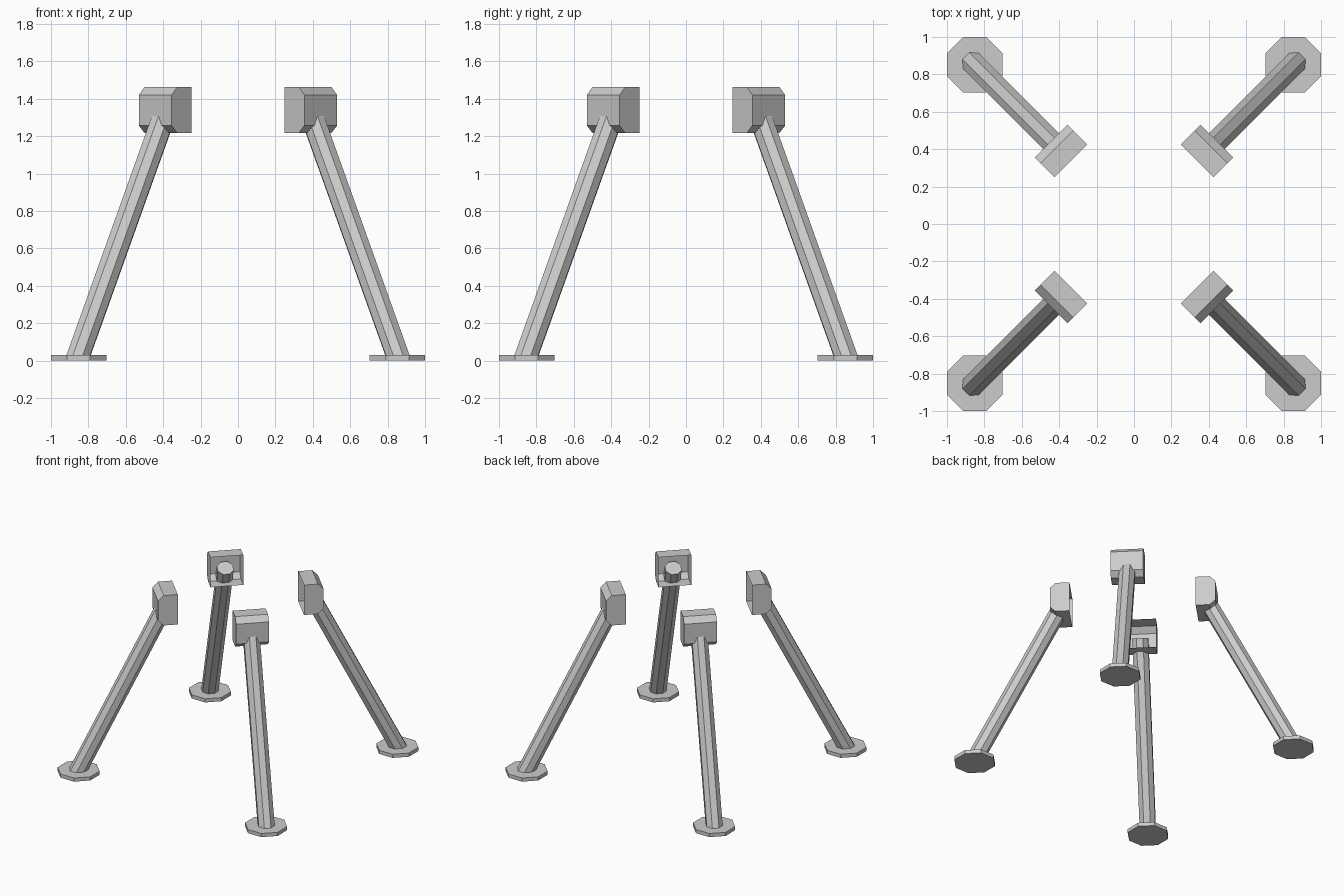
import bpy, bmesh
from math import cos, sin, pi, radians
from mathutils import Vector, Matrix

if "Cube" in bpy.data.objects:
    bpy.data.objects.remove(bpy.data.objects["Cube"])

FOOT_R = 0.852 * 2 ** 0.5        # radial distance of foot centre
BASE = Vector((FOOT_R, 0, 0.03))
TOP = Vector((0.545, 0, 1.335))  # leg end, in the middle of the bracket


def octagon(apothem):
    r = apothem / cos(pi / 8)
    return [(r * cos(pi / 8 + k * pi / 4), r * sin(pi / 8 + k * pi / 4)) for k in range(8)]


def loft(bm, low, high, cap_ends=True):
    a = [bm.verts.new(p) for p in low]
    b = [bm.verts.new(p) for p in high]
    n = len(a)
    for i in range(n):
        bm.faces.new((a[i], a[(i + 1) % n], b[(i + 1) % n], b[i]))
    if cap_ends:
        bm.faces.new(a[::-1])
        bm.faces.new(b)


def finish(bm, name, angle):
    bmesh.ops.recalc_face_normals(bm, faces=bm.faces)
    me = bpy.data.meshes.new(name)
    bm.to_mesh(me)
    bm.free()
    me.transform(Matrix.Rotation(angle, 4, 'Z'))
    bpy.context.collection.objects.link(bpy.data.objects.new(name, me))


def foot(name, angle):
    bm = bmesh.new()
    ring = octagon(0.148)
    loft(bm, [(FOOT_R + x, y, 0) for x, y in ring], [(FOOT_R + x, y, 0.03) for x, y in ring])
    finish(bm, name, angle)


def leg(name, angle):
    # octagonal strut: level cut inside the foot, square cut at the top
    axis = (TOP - BASE).normalized()
    side = Vector((0, 1, 0))
    out = side.cross(axis)
    top = [TOP + out * x + side * y for x, y in octagon(0.06)]
    low = [p - axis * ((p.z - 0.015) / axis.z) for p in top]
    bm = bmesh.new()
    loft(bm, low, top)
    finish(bm, name, angle)


def bracket(name, angle):
    # chamfered box whose inward side is open
    profile = [(0.477, 1.217), (0.583, 1.217), (0.626, 1.257),
               (0.626, 1.42), (0.583, 1.463), (0.477, 1.463)]
    bm = bmesh.new()
    loft(bm, [(r, -0.124, z) for r, z in profile], [(r, 0.124, z) for r, z in profile])
    bm.normal_update()
    bmesh.ops.recalc_face_normals(bm, faces=bm.faces)
    inner = [f for f in bm.faces if f.normal.x < -0.9]
    bmesh.ops.delete(bm, geom=inner, context='FACES_ONLY')
    finish(bm, name, angle)


for i, corner in enumerate(("back_right", "back_left", "front_left", "front_right")):
    a = radians(45 + 90 * i)
    foot(corner + "_foot", a)
    leg(corner + "_leg", a)
    bracket(corner + "_bracket", a)
